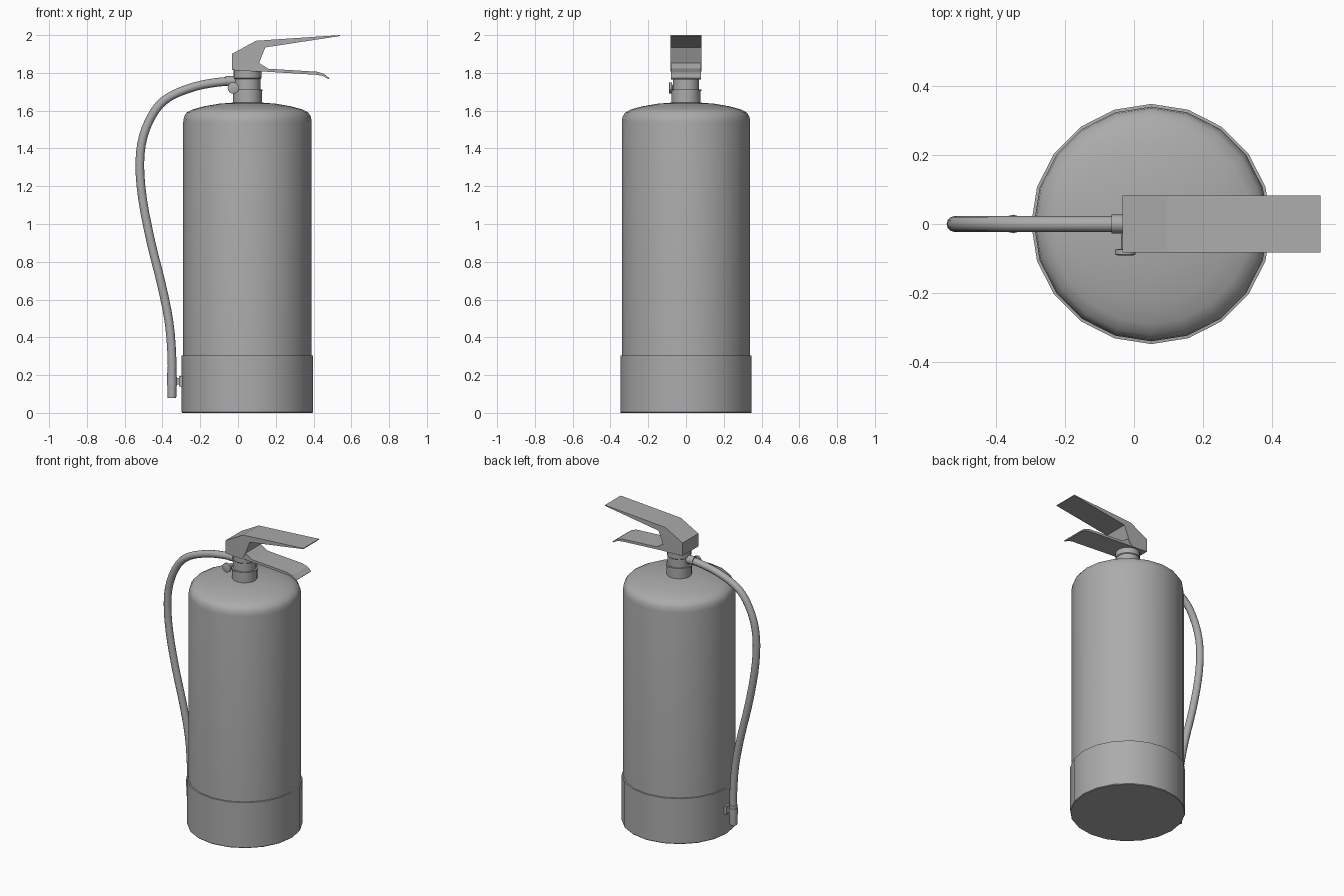
import bpy, bmesh, math
from mathutils import Vector

if "Cube" in bpy.data.objects:
    bpy.data.objects.remove(bpy.data.objects["Cube"])

grey = bpy.data.materials.new("mid grey")
grey.diffuse_color = (0.41, 0.41, 0.41, 1)
grey.use_nodes = True
grey.node_tree.nodes["Principled BSDF"].inputs["Base Color"].default_value = grey.diffuse_color
CX = 0.05  # axis of the cylinder


def finish(name, bm, smooth=True):
    bmesh.ops.recalc_face_normals(bm, faces=bm.faces)
    me = bpy.data.meshes.new(name)
    bm.to_mesh(me)
    bm.free()
    me.materials.append(grey)
    ob = bpy.data.objects.new(name, me)
    bpy.context.collection.objects.link(ob)
    if smooth:
        bpy.ops.object.select_all(action='DESELECT')
        ob.select_set(True)
        bpy.context.view_layer.objects.active = ob
        bpy.ops.object.shade_smooth_by_angle(angle=math.radians(35))
    return ob


def skin(bm, rings):
    """Bridge matching rings of points and cap both ends."""
    rows = [[bm.verts.new(p) for p in ring] for ring in rings]
    n = len(rows[0])
    for a, b in zip(rows, rows[1:]):
        for i in range(n):
            j = (i + 1) % n
            bm.faces.new((a[i], a[j], b[j], b[i]))
    bm.faces.new(rows[0][::-1])
    bm.faces.new(rows[-1])


def lathe(name, profile, sides, origin=(CX, 0, 0), axis='Z'):
    """Turn (radius, height) pairs around an axis."""
    o, rings = Vector(origin), []
    for r, h in profile:
        ring = []
        for i in range(sides):
            a = 2 * math.pi * i / sides
            c, s = r * math.cos(a), r * math.sin(a)
            ring.append(o + Vector({'Z': (c, s, h), 'Y': (c, h, s), 'X': (h, c, s)}[axis]))
        rings.append(ring)
    bm = bmesh.new()
    skin(bm, rings)
    return finish(name, bm)


def extrude_side(name, outline, half):
    """Extrude an (x, z) outline across y."""
    bm = bmesh.new()
    skin(bm, [[(x, y, z) for x, z in outline] for y in (-half, half)])
    return finish(name, bm, False)


# Tank and base cup
lathe("tank", [(0.34, 0.02), (0.34, 1.54), (0.336, 1.568), (0.322, 1.59), (0.29, 1.607),
               (0.23, 1.623), (0.15, 1.637), (0.07, 1.643)], 20)
lathe("base_cup", [(0.345, 0.0), (0.348, 0.004), (0.348, 0.304), (0.342, 0.305)], 20)

# Valve neck with a collar
lathe("neck", [(0.076, 1.62), (0.076, 1.705)], 20)
lathe("collar", [(0.081, 1.705), (0.081, 1.713)], 20)
lathe("valve", [(0.07, 1.713), (0.07, 1.768), (0.074, 1.772), (0.074, 1.83)], 20)

# Carrying handle and squeeze lever
extrude_side("handle", [(-0.033, 1.815), (-0.033, 1.9), (0.095, 1.97), (0.54, 2.0),
                        (0.54, 1.995), (0.145, 1.935), (0.105, 1.835), (0.08, 1.808)], 0.083)
extrude_side("lever", [(0.0, 1.81), (0.1, 1.86), (0.16, 1.822), (0.42, 1.806), (0.455, 1.795),
                       (0.485, 1.772), (0.48, 1.766), (0.45, 1.784), (0.415, 1.79),
                       (0.12, 1.808)], 0.08)

# Gauge on the front of the valve
lathe("gauge", [(0.012, -0.03), (0.012, -0.072), (0.03, -0.074), (0.03, -0.088), (0.022, -0.091)],
      16, (-0.025, 0, 1.72), 'Y')

# Hose outlet and hose
lathe("hose_outlet", [(0.027, -0.065), (0.027, 0.03)], 12, (0, 0, 1.757), 'X')

keys = [Vector((x, 0, z)) for x, z in (
    (-0.02, 1.757), (-0.11, 1.75), (-0.23, 1.727), (-0.36, 1.675), (-0.44, 1.6), (-0.5, 1.47),
    (-0.52, 1.32), (-0.505, 1.13), (-0.46, 0.9), (-0.405, 0.68), (-0.365, 0.48),
    (-0.35, 0.3), (-0.35, 0.18))]
path = []
for i in range(len(keys) - 1):
    a, b, c, d = (keys[max(0, min(len(keys) - 1, i + k))] for k in (-1, 0, 1, 2))
    for t in (0, 1 / 3, 2 / 3):
        path.append(0.5 * (2 * b + (c - a) * t + (2 * a - 5 * b + 4 * c - d) * t * t
                           + (3 * b - a - 3 * c + d) * t ** 3))
path.append(keys[-1])
rings = []
for i, p in enumerate(path):
    t = (path[min(i + 1, len(path) - 1)] - path[max(i - 1, 0)]).normalized()
    side = Vector((t.z, 0, -t.x))
    rings.append([p + 0.023 * (side * math.cos(a) + Vector((0, 1, 0)) * math.sin(a))
                  for a in (2 * math.pi * k / 12 for k in range(12))])
bm = bmesh.new()
skin(bm, rings)
finish("hose", bm)

# Nozzle and the clip that holds it
lathe("nozzle", [(0.023, 0.08), (0.025, 0.2), (0.025, 0.21)], 12, (-0.35, 0, 0))
lathe("clip_ring", [(0.027, 0.145), (0.027, 0.19)], 12, (-0.35, 0, 0))
extrude_side("clip_arm", [(-0.345, 0.15), (-0.29, 0.15), (-0.29, 0.185), (-0.345, 0.185)], 0.012)
extrude_side("clip_plate", [(-0.312, 0.14), (-0.29, 0.14), (-0.29, 0.195), (-0.312, 0.195)], 0.02)
